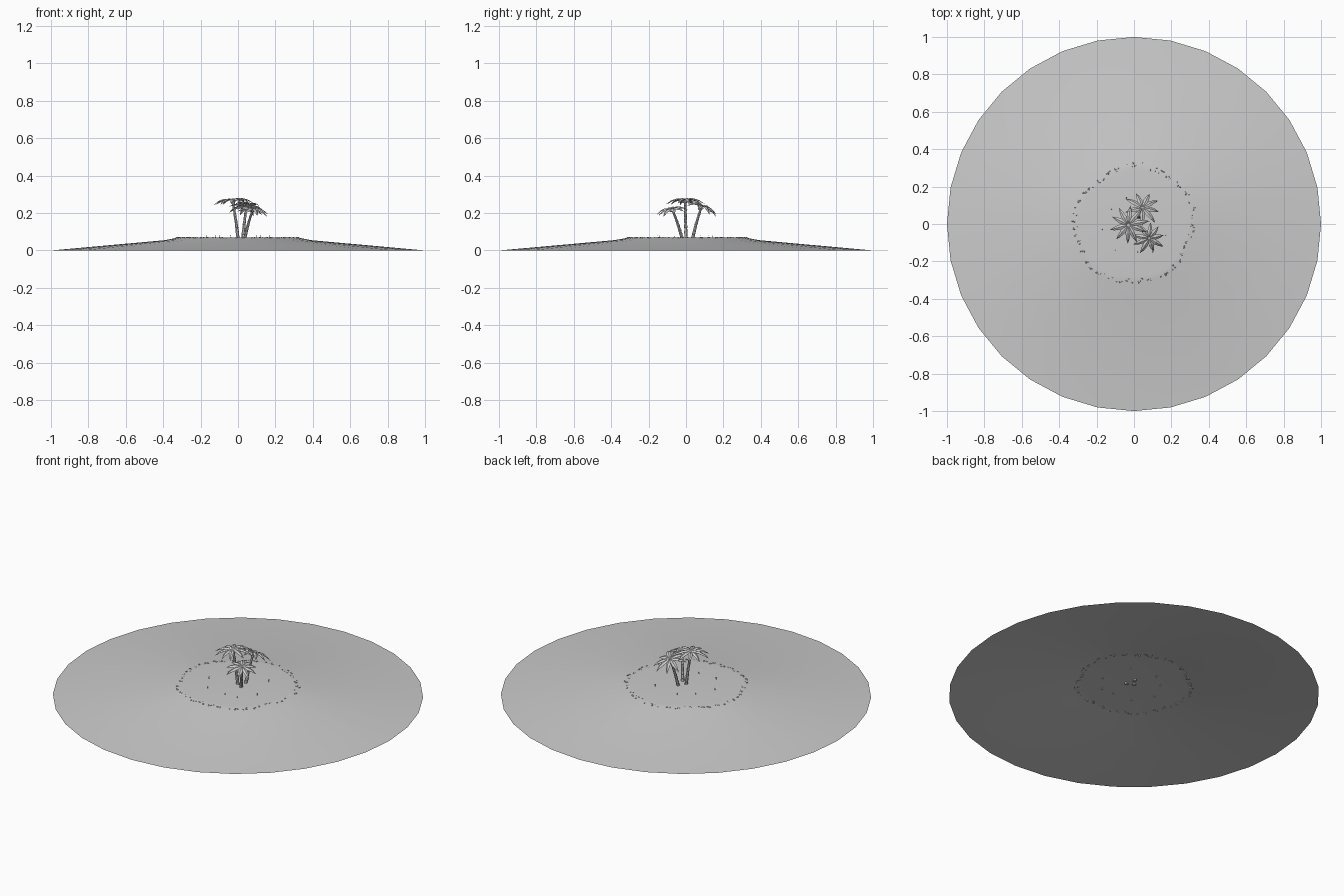
import bpy, bmesh, math, random
from mathutils import Vector, Matrix

random.seed(4)
cube = bpy.data.objects.get("Cube")
if cube:
    bpy.data.objects.remove(cube, do_unlink=True)

grey = bpy.data.materials.new("plain grey")
grey.use_nodes = True
GREY = (0.6, 0.6, 0.6, 1)
grey.diffuse_color = GREY
grey.node_tree.nodes["Principled BSDF"].inputs["Base Color"].default_value = GREY


def finish(bm, name, smooth=False):
    mesh = bpy.data.meshes.new(name)
    bm.to_mesh(mesh)
    bm.free()
    mesh.materials.append(grey)
    for p in mesh.polygons:
        p.use_smooth = smooth
    ob = bpy.data.objects.new(name, mesh)
    bpy.context.collection.objects.link(ob)
    return ob


def bridge(bm, rings, closed=True):
    n = len(rings[0])
    for a, b in zip(rings, rings[1:]):
        for i in range(n if closed else n - 1):
            j = (i + 1) % n
            bm.faces.new((a[i], a[j], b[j], b[i]))


def wobble(t):
    return 1 + 0.025 * math.sin(2 * t + 0.6) + 0.02 * math.sin(5 * t)


# Island: an open, gently sloping sheet with a flat top
TOP = 0.07
bm = bmesh.new()
rings = []
for radius, z, uneven in ((1, 0, 0), (0.39, 0.055, 0.3), (0.32, 0.068, 1), (0.29, TOP, 1)):
    ring = []
    for i in range(32):
        t = math.tau * i / 32
        r = radius * (1 + uneven * (wobble(t) - 1))
        ring.append(bm.verts.new((r * math.cos(t), r * math.sin(t), z)))
    rings.append(ring)
bridge(bm, rings)
bm.faces.new(rings[-1])
finish(bm, "island", True)

# Ring of small stones along the edge of the flat top
bm = bmesh.new()
for i in range(120):
    t = math.tau * (i + random.uniform(-1.5, 1.5)) / 120
    r = random.uniform(0.3, 0.325) * wobble(t)
    s = random.uniform(0.003, 0.0065)
    place = Matrix.Translation((r * math.cos(t), r * math.sin(t), 0.068))
    turn = Matrix.Rotation(random.uniform(0, 3), 4, "Z")
    bmesh.ops.create_icosphere(bm, subdivisions=1, radius=s,
                               matrix=place @ turn @ Matrix.Diagonal((1.2, 0.8, 0.7, 1)))
finish(bm, "edge_stones")

# Small upright shoots scattered over the flat top
bm = bmesh.new()
for x, y in ((-0.17, -0.03), (-0.1, -0.14), (0.02, -0.15), (0.12, 0.12),
             (0.17, -0.06), (-0.04, 0.14), (-0.12, 0.08), (0.1, -0.15)):
    for k in range(3):
        tilt = Matrix.Rotation(k * 2.1, 4, "Z") @ Matrix.Rotation(0.2, 4, "X")
        bmesh.ops.create_cone(bm, segments=3, radius1=0.0025, radius2=0, depth=0.02,
                              matrix=Matrix.Translation((x, y, TOP + 0.004)) @ tilt)
finish(bm, "grass_shoots")


def trunk(name, base, top):
    bm = bmesh.new()
    rings = []
    steps = 7
    for k in range(steps + 1):
        f = k / steps
        centre = Vector(base).lerp(Vector(top), f)
        bend = 0.25 * f * (1 - f)
        centre.x -= bend * (top[0] - base[0])
        centre.y -= bend * (top[1] - base[1])
        # Each segment flares at its upper rim
        for r, dz in ((0.0085 - 0.003 * f, 0), (0.01 - 0.003 * f, -0.002)):
            rings.append([bm.verts.new(centre + Vector((r * math.cos(a), r * math.sin(a), -dz)))
                          for a in (math.tau * i / 7 for i in range(7))])
    bridge(bm, rings)
    bm.faces.new(rings[-1])
    bm.faces.new(rings[0][::-1])
    finish(bm, name)


# Frond stations: distance along, half width, height of the rib
FROND = ((0, 0.003, 0), (0.2, 0.009, 0.07), (0.45, 0.0135, 0.08), (0.75, 0.009, -0.02), (1, 0.0008, -0.2))


def crown(name, top, radius, lean, count, start):
    bm = bmesh.new()
    tilt = Vector((0, 0, 1)).rotation_difference(Vector((*lean, 1))).to_matrix().to_4x4()
    for i in range(count):
        length = radius * random.uniform(0.88, 1.08)
        angle = start + math.tau * (i + random.uniform(-0.12, 0.12)) / count
        m = Matrix.Translation(top) @ tilt @ Matrix.Rotation(angle, 4, "Z")
        rows = []
        for along, half, height in FROND:
            z = height * length
            rows.append([bm.verts.new(m @ Vector((along * length, s * half, z - abs(s) * half * 0.45)))
                         for s in (-1, 0, 1)])
        bridge(bm, rows, closed=False)
    bmesh.ops.recalc_face_normals(bm, faces=bm.faces)
    bmesh.ops.solidify(bm, geom=bm.faces[:], thickness=0.0012)
    finish(bm, name)
    # Cluster of nuts under the leaves
    bm = bmesh.new()
    for k in range(3):
        a = start + k * 2.1
        bmesh.ops.create_icosphere(bm, subdivisions=1, radius=0.006, matrix=Matrix.Translation(
            (top[0] + 0.009 * math.cos(a), top[1] + 0.009 * math.sin(a), top[2] - 0.012)))
    finish(bm, name + "_nuts", True)


# Palms: base, top, leaf radius, lean of the crown, leaf count, first angle
PALMS = {
    "tall_palm": ((0, 0, 0.06), (-0.03, -0.005, 0.27), 0.11, (-0.05, 0), 10, 0.2),
    "back_palm": ((0.025, 0.035, 0.06), (0.045, 0.085, 0.238), 0.1, (0.1, 0.4), 9, 0.5),
    "front_palm": ((0.035, -0.02, 0.06), (0.08, -0.075, 0.222), 0.088, (0.15, -0.2), 9, 0.1),
}
for name, (base, top, radius, lean, count, start) in PALMS.items():
    trunk(name + "_trunk", base, top)
    crown(name + "_leaves", top, radius, lean, count, start)
